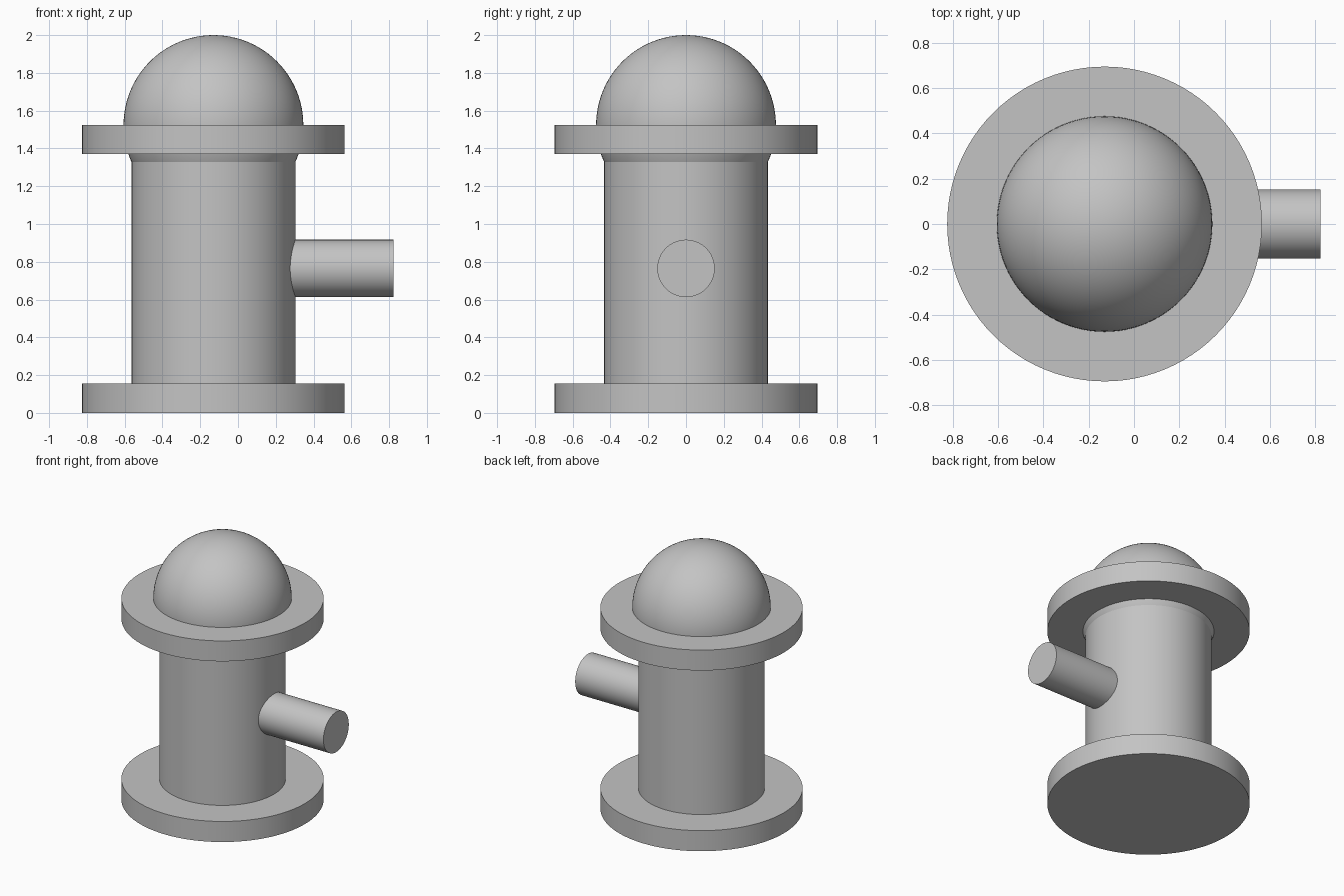
import bpy
import math

if "Cube" in bpy.data.objects:
    bpy.data.objects.remove(bpy.data.objects["Cube"], do_unlink=True)

AXIS_X = -0.13

grey = bpy.data.materials.new("plain_grey")
grey.use_nodes = True
colour = (0.55, 0.55, 0.55, 1)
grey.diffuse_color = colour
grey.node_tree.nodes["Principled BSDF"].inputs["Base Color"].default_value = colour


def finish(name):
    obj = bpy.context.object
    obj.name = name
    obj.data.materials.append(grey)
    bpy.ops.object.shade_smooth_by_angle(angle=math.radians(35))
    return obj


def upright_cylinder(name, radius, bottom, top):
    bpy.ops.mesh.primitive_cylinder_add(
        vertices=96, radius=radius, depth=top - bottom,
        location=(AXIS_X, 0, (bottom + top) / 2))
    return finish(name)


# Flanges and barrel
upright_cylinder("base_flange", 0.695, 0, 0.156)
upright_cylinder("barrel", 0.434, 0.1, 1.42)
upright_cylinder("top_flange", 0.695, 1.37, 1.525)

# Full ball: its underside shows as a collar beneath the top flange
bpy.ops.mesh.primitive_uv_sphere_add(
    segments=96, ring_count=48, radius=0.476, location=(AXIS_X, 0, 1.524))
finish("dome")

# Side outlet, reaching into the barrel
start, end = AXIS_X, 0.823
bpy.ops.mesh.primitive_cylinder_add(
    vertices=64, radius=0.152, depth=end - start,
    location=((start + end) / 2, 0, 0.765), rotation=(0, math.pi / 2, 0))
finish("side_outlet")
